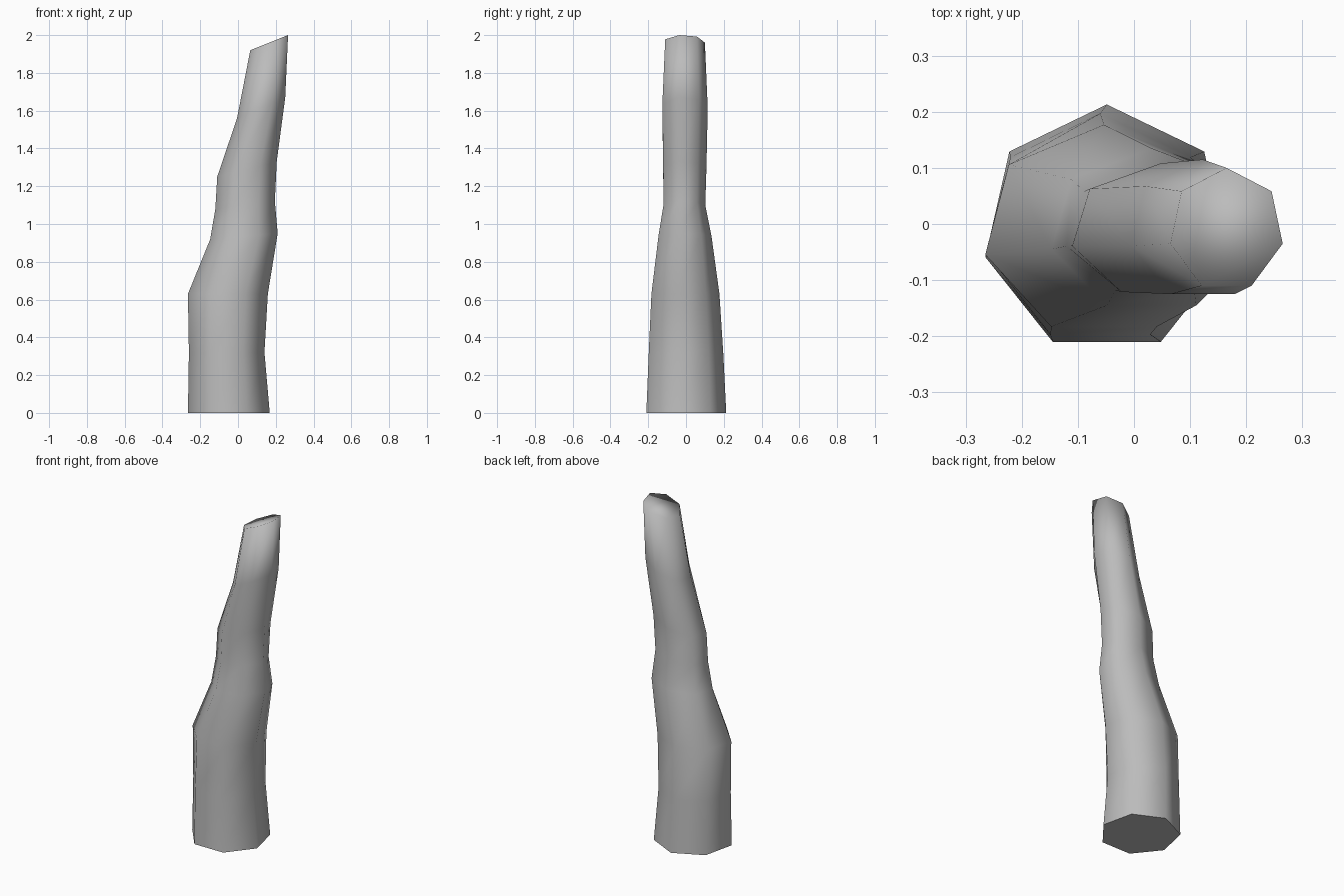
import bpy, bmesh, math

if "Cube" in bpy.data.objects:
    bpy.data.objects.remove(bpy.data.objects["Cube"])

SIDES = 7
# Rings: left x, right x, z at left, z at right, front y, back y
RINGS = [
    (-0.265, 0.168, 0.00, 0.00, -0.21, 0.213),
    (-0.26, 0.14, 0.32, 0.32, -0.197, 0.197),
    (-0.265, 0.158, 0.63, 0.63, -0.183, 0.177),
    (-0.147, 0.21, 0.92, 0.95, -0.145, 0.135),
    (-0.12, 0.195, 1.08, 1.12, -0.118, 0.102),
    (-0.11, 0.205, 1.25, 1.33, -0.121, 0.108),
    (-0.005, 0.25, 1.56, 1.67, -0.125, 0.115),
    (0.065, 0.265, 1.92, 2.00, -0.11, 0.10),
]

grey = bpy.data.materials.new("stone_grey")
grey.diffuse_color = (0.5, 0.5, 0.5, 1)
grey.use_nodes = True
grey.node_tree.nodes["Principled BSDF"].inputs["Base Color"].default_value = grey.diffuse_color

# Leaning tapered trunk, lofted through tilted seven-sided rings
bm = bmesh.new()
low = math.sin(math.radians(90 + 3 * 360 / SIDES))   # lowest y of a unit ring
wide = math.cos(math.radians(90 - 2 * 360 / SIDES))  # widest x of a unit ring
loops = []
for xl, xr, zl, zr, yf, yb in RINGS:
    ry = (yb - yf) / (1 - low)
    yc = yb - ry
    loop = []
    for i in range(SIDES):
        a = math.pi / 2 + i * 2 * math.pi / SIDES
        t = 0.5 + 0.5 * math.cos(a) / wide
        loop.append(bm.verts.new((xl + (xr - xl) * t,
                                  yc + ry * math.sin(a),
                                  zl + (zr - zl) * t)))
    loops.append(loop)

for a, b in zip(loops, loops[1:]):
    for i in range(SIDES):
        j = (i + 1) % SIDES
        bm.faces.new((a[i], a[j], b[j], b[i]))
top = bm.faces.new(loops[-1])
bottom = bm.faces.new(loops[0][::-1])

# Smooth body and top, crisp flat underside
for f in bm.faces:
    f.smooth = True
bottom.smooth = False
for e in bottom.edges:
    e.smooth = False

mesh = bpy.data.meshes.new("trunk")
bm.to_mesh(mesh)
bm.free()
mesh.materials.append(grey)
trunk = bpy.data.objects.new("trunk", mesh)
bpy.context.collection.objects.link(trunk)
